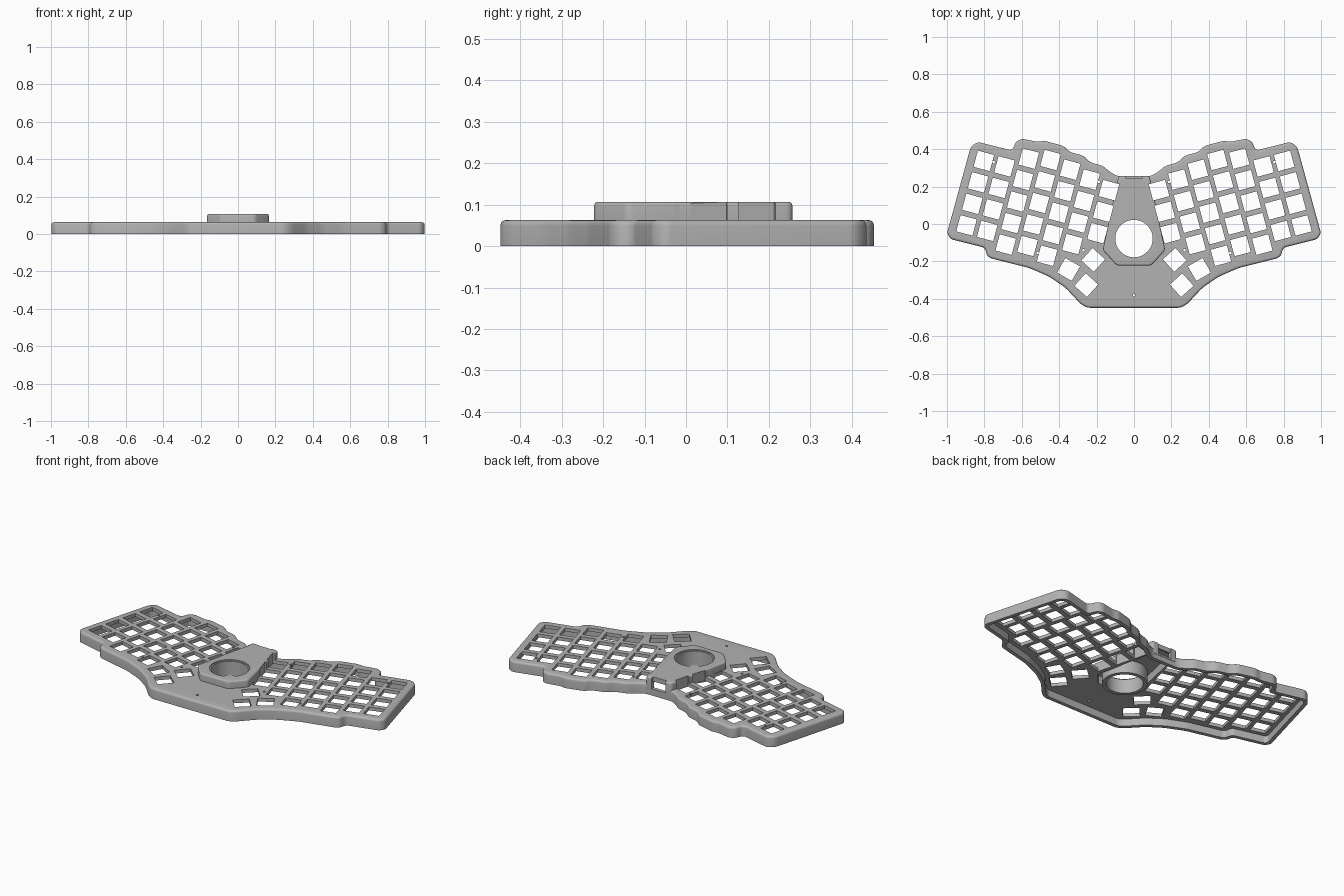
import bpy, bmesh, math
from mathutils import Vector, Matrix

cube = bpy.data.objects.get("Cube")
if cube:
    bpy.data.objects.remove(cube, do_unlink=True)

grey = bpy.data.materials.new("light grey plastic")
grey.use_nodes = True
grey.diffuse_color = (0.45, 0.45, 0.45, 1)
grey.node_tree.nodes["Principled BSDF"].inputs["Base Color"].default_value = (0.45, 0.45, 0.45, 1)

PLATE_TOP = 0.063
TOWER_TOP = 0.107


def mirrored(half):
    """Close a left-hand half outline across x = 0, wound anticlockwise."""
    pts = [Vector(p) for p in half]
    return pts + [Vector((-p.x, p.y)) for p in reversed(pts)]


def offset(pts, d):
    """Move an anticlockwise outline inwards by d."""
    out = []
    for i, p in enumerate(pts):
        a = (p - pts[i - 1]).normalized()
        b = (pts[(i + 1) % len(pts)] - p).normalized()
        na, nb = Vector((-a.y, a.x)), Vector((-b.y, b.x))
        out.append(p + (na + nb) * d / (1 + na.dot(nb)))
    return out


def rounded(pts, size, steps=5):
    """Round every corner of an outline."""
    out = []
    for i, p in enumerate(pts):
        a, b = pts[i - 1] - p, pts[(i + 1) % len(pts)] - p
        t = min(size, a.length * 0.45, b.length * 0.45)
        s, e = p + a.normalized() * t, p + b.normalized() * t
        for k in range(steps + 1):
            f = k / steps
            out.append(s * (1 - f) ** 2 + p * 2 * f * (1 - f) + e * f * f)
    return out


def make_object(name, bm):
    bmesh.ops.recalc_face_normals(bm, faces=bm.faces[:])
    mesh = bpy.data.meshes.new(name)
    bm.to_mesh(mesh)
    bm.free()
    obj = bpy.data.objects.new(name, mesh)
    bpy.context.collection.objects.link(obj)
    mesh.materials.append(grey)
    return obj


def prism(name, pts, z0, z1, edge=0.0):
    """Extrude an outline, with an optional rounded top edge."""
    levels = [(z0, 0)]
    if edge:
        for k in range(5):
            a = math.pi / 2 * k / 4
            levels.append((z1 - edge + edge * math.sin(a), edge * (1 - math.cos(a))))
    else:
        levels.append((z1, 0))
    bm = bmesh.new()
    rings = [[bm.verts.new((p.x, p.y, z)) for p in offset(pts, d)] for z, d in levels]
    n = len(pts)
    for low, high in zip(rings, rings[1:]):
        for i in range(n):
            j = (i + 1) % n
            bm.faces.new((low[i], low[j], high[j], high[i]))
    bm.faces.new(rings[0][::-1])
    bm.faces.new(rings[-1])
    return make_object(name, bm)


def cylinder(name, x, y, r, z0, z1, sides=64):
    circle = [Vector((x + r * math.cos(2 * math.pi * i / sides),
                      y + r * math.sin(2 * math.pi * i / sides))) for i in range(sides)]
    return prism(name, circle, z0, z1)


def box(bm, x, y, z, size, angle=0):
    m = Matrix.Translation((x, y, z)) @ Matrix.Rotation(angle, 4, 'Z') @ Matrix.Diagonal((*size, 1))
    bmesh.ops.create_cube(bm, size=1, matrix=m)


def combine(target, tool, operation):
    tool.hide_render = True
    mod = target.modifiers.new(operation.lower(), 'BOOLEAN')
    mod.operation, mod.solver, mod.object = operation, 'EXACT', tool
    bpy.context.view_layer.objects.active = target
    bpy.ops.object.modifier_apply(modifier=mod.name)
    bpy.data.objects.remove(tool, do_unlink=True)


# Case outline, left-hand half from back centre to front
case_half = [(-.09, .255), (-.135, .283), (-.165, .31), (-.235, .33), (-.27, .365),
             (-.345, .385), (-.375, .417), (-.48, .445), (-.515, .439), (-.60, .456),
             (-.632, .44), (-.65, .392), (-.835, .439), (-.873, .413),
             (-1.0, -.05), (-.98, -.081), (-.797, -.127), (-.787, -.168), (-.765, -.184),
             (-.56, -.235), (-.45, -.283), (-.365, -.342), (-.285, -.428), (-.25, -.448)]
case_outline = mirrored(case_half)
case = prism("keyboard_case", rounded(case_outline, .025), 0, PLATE_TOP, .013)

# Raised centre housing
tower_outline = mirrored([(-.083, .257), (-.167, -.14), (-.092, -.222)])
combine(case, prism("centre_housing", rounded(tower_outline, .015), .03, TOWER_TOP, .01), 'UNION')

# Hollow underside
combine(case, prism("case_cavity", rounded(offset(case_outline, .022), .02), -.1, .043), 'DIFFERENCE')
combine(case, prism("housing_cavity", offset(tower_outline, .022), .03, .09), 'DIFFERENCE')

# Ball socket
combine(case, cylinder("ball_socket", 0, -.078, .122, .015, .1), 'UNION')
combine(case, cylinder("ball_opening", 0, -.078, .1, -.1, .2), 'DIFFERENCE')
combine(case, cylinder("ball_rim_recess", 0, -.078, .108, .1, .2), 'DIFFERENCE')

# Key openings: (top key height, number of rows) for each column
HOLE = (.09, .09, .3)
TILT = math.radians(15)
columns = [(.118, 4), (.118, 4), (.192, 5), (.215, 5), (.192, 5), (.168, 4), (.14, 3)]
keys = []
for c, (top, rows) in enumerate(columns):
    for r in range(rows):
        u, v = -.863 + c * .1145, top - r * .119
        keys.append((u * math.cos(TILT) + v * math.sin(TILT),
                     v * math.cos(TILT) - u * math.sin(TILT), -TILT))
# Thumb keys
keys += [(-.35, -.243, math.radians(-30)), (-.255, -.327, math.radians(-42)),
         (-.218, -.192, math.radians(-42))]
bm = bmesh.new()
for x, y, a in keys:
    for side in (1, -1):
        box(bm, side * x, y, .05, HOLE, side * a)
combine(case, make_object("key_openings", bm), 'DIFFERENCE')

# Cable port and notch at the back
bm = bmesh.new()
box(bm, 0, .26, .06, (.09, .08, .04))
combine(case, make_object("cable_port", bm), 'DIFFERENCE')
bm = bmesh.new()
box(bm, 0, .27, .09, (.09, .05, .1))
combine(case, make_object("back_notch", bm), 'DIFFERENCE')

# Screw holes
screws = [(0, -.38)]
for x, y in [(.187, .225), (.75, .33), (.515, -.155), (.27, -.14)]:
    screws += [(x, y), (-x, y)]
for x, y in screws:
    combine(case, cylinder("screw_hole", x, y, .007, -.1, .2, 12), 'DIFFERENCE')

bpy.ops.object.select_all(action='DESELECT')
case.select_set(True)
bpy.context.view_layer.objects.active = case
bpy.ops.object.shade_smooth_by_angle(angle=math.radians(30))
